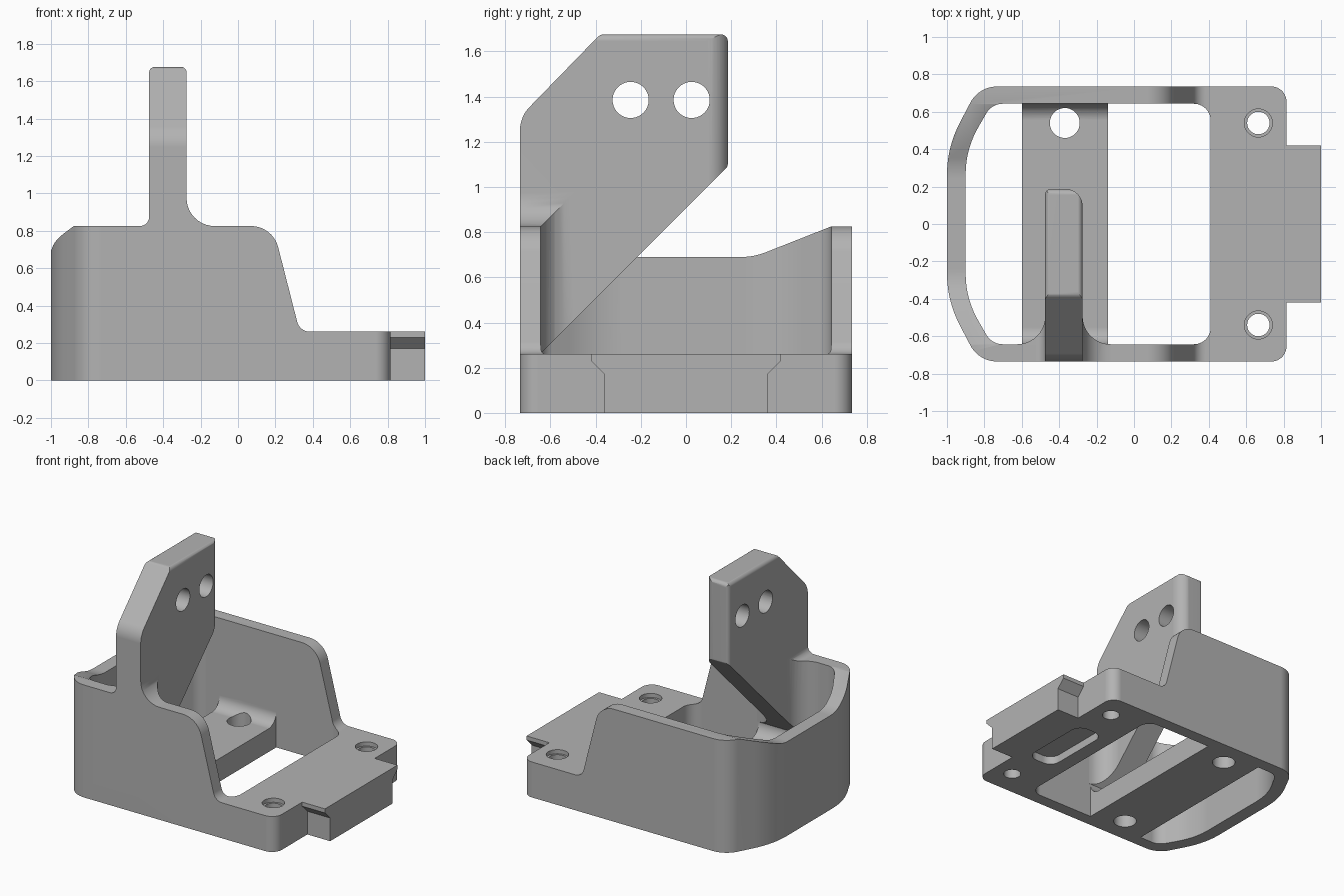
import bpy, bmesh, math
from mathutils import Vector

cube = bpy.data.objects.get("Cube")
if cube:
    bpy.data.objects.remove(cube, do_unlink=True)

grey = bpy.data.materials.new("plain_grey")
grey.use_nodes = True
COLOUR = (0.45, 0.45, 0.45, 1)
grey.diffuse_color = COLOUR
grey.node_tree.nodes["Principled BSDF"].inputs["Base Color"].default_value = COLOUR


def rounded(points, steps=10):
    """Turn (a, b[, radius]) corners into an outline with filleted corners."""
    out = []
    for i, pt in enumerate(points):
        p = Vector(pt[:2])
        if len(pt) < 3:
            out.append(p)
            continue
        u = (Vector(points[i - 1][:2]) - p).normalized()
        v = (Vector(points[(i + 1) % len(points)][:2]) - p).normalized()
        half, r = u.angle(v) / 2, pt[2]
        c = p + (u + v).normalized() * (r / math.sin(half))
        a, b = p + u * (r / math.tan(half)) - c, p + v * (r / math.tan(half)) - c
        phi = a.angle(b)
        for k in range(steps + 1):
            s = k / steps
            out.append(c + (a * math.sin((1 - s) * phi) + b * math.sin(s * phi)) / math.sin(phi))
    return out


def prism(name, points, axis, lo, hi):
    """Extrude a rounded outline along an axis."""
    place = {"x": lambda p, d: (d, p.x, p.y),
             "y": lambda p, d: (p.x, d, p.y),
             "z": lambda p, d: (p.x, p.y, d)}[axis]
    bm = bmesh.new()
    base = bm.faces.new([bm.verts.new(place(p, lo)) for p in rounded(points)])
    top = bmesh.ops.extrude_face_region(bm, geom=[base])["geom"]
    shift = Vector(place(Vector((0, 0)), hi - lo))
    bmesh.ops.translate(bm, vec=shift, verts=[g for g in top if isinstance(g, bmesh.types.BMVert)])
    bmesh.ops.recalc_face_normals(bm, faces=bm.faces)
    mesh = bpy.data.meshes.new(name)
    bm.to_mesh(mesh)
    bm.free()
    mesh.materials.append(grey)
    obj = bpy.data.objects.new(name, mesh)
    bpy.context.collection.objects.link(obj)
    return obj


def hole(axis, a, b, r, lo, hi, sides=40):
    ring = [(a + r * math.cos(math.tau * k / sides), b + r * math.sin(math.tau * k / sides))
            for k in range(sides)]
    return prism("hole", ring, axis, lo, hi)


def combine(obj, other, operation):
    """Apply a boolean and drop the helper."""
    mod = obj.modifiers.new("bool", "BOOLEAN")
    mod.operation, mod.object, mod.solver = operation, other, "EXACT"
    bpy.context.view_layer.update()
    mesh = bpy.data.meshes.new_from_object(obj.evaluated_get(bpy.context.evaluated_depsgraph_get()))
    obj.modifiers.clear()
    obj.data = mesh
    bpy.data.objects.remove(other, do_unlink=True)


def mirrored(half):
    return half + [(p[0], -p[1], *p[2:]) for p in reversed(half)]


# Shell: plan outline trimmed by the stepped side profile
body = prism("bracket_body", mirrored([(0.815, 0.735, 0.08), (-0.83, 0.735, 0.16), (-1, 0.41, 0.6)]), "z", 0, 1)
side = [(-1.1, -0.1), (1.1, -0.1), (1.1, 0.26), (0.33, 0.26, 0.07), (0.186, 0.825, 0.15), (-1.1, 0.825)]
combine(body, prism("side_profile", side, "y", -1, 1), "INTERSECT")
inner = mirrored([(0.41, 0.643, 0.09), (-0.76, 0.643, 0.1), (-0.9, 0.4, 0.5)])
combine(body, prism("cavity", inner, "z", -0.1, 1.2), "DIFFERENCE")

# Lowered rim of the rounded end wall
dip = [(-0.66, 0.832), (-0.3, 0.69, 0.3), (0.3, 0.69, 0.3), (0.66, 0.832), (0.66, 1), (-0.66, 1)]
combine(body, prism("rim_dip", dip, "x", -1.1, -0.65), "DIFFERENCE")

# Cross bar with filleted ends
bar = [(-0.69, 0), (0.69, 0), (0.69, 0.27), (0.643, 0.27), (0.643, 0.17, 0.09),
       (-0.643, 0.17, 0.09), (-0.643, 0.27), (-0.69, 0.27)]
combine(body, prism("cross_bar", bar, "x", -0.6, -0.14), "UNION")

# End tab with undercut sides
tab = [(-0.36, 0), (0.36, 0), (0.36, 0.17), (0.42, 0.23), (0.42, 0.26),
       (-0.42, 0.26), (-0.42, 0.23), (-0.36, 0.17)]
combine(body, prism("end_tab", tab, "x", 0.7, 1), "UNION")

# Screw holes and the shallow pocket underneath
for y in (-0.54, 0.54):
    combine(body, hole("z", 0.665, y, 0.06, -0.1, 0.4), "DIFFERENCE")
    combine(body, hole("z", 0.665, y, 0.075, 0.23, 0.4), "DIFFERENCE")
    combine(body, hole("z", -0.37, y, 0.08, -0.1, 0.3), "DIFFERENCE")
pocket = mirrored([(0.74, 0.28, 0.08), (0.52, 0.28, 0.08)])
combine(body, prism("pocket", pocket, "z", -0.1, 0.06), "DIFFERENCE")

# Upright arm: intersection of its side, plan and front outlines
arm = prism("upright_arm", [(-0.735, 0.17), (-0.735, 1.31, 0.15), (-0.38, 1.675, 0.04),
                            (0.185, 1.675, 0.03), (0.185, 1.09, 0.03)], "x", -0.8, 0.1)
plan = [(-0.63, -0.8), (-0.12, -0.8), (-0.12, -0.643), (-0.275, -0.643, 0.15), (-0.275, 0.187, 0.09),
        (-0.475, 0.187, 0.03), (-0.475, -0.643, 0.15), (-0.63, -0.643)]
combine(arm, prism("arm_plan", plan, "z", 0, 2), "INTERSECT")
front = [(-0.63, 0.1), (-0.12, 0.1), (-0.12, 0.825), (-0.275, 0.825, 0.15), (-0.275, 1.676, 0.03),
         (-0.475, 1.676, 0.03), (-0.475, 0.825, 0.05), (-0.63, 0.825)]
combine(arm, prism("arm_front", front, "y", -1, 1), "INTERSECT")
for y in (-0.245, 0.025):
    combine(arm, hole("x", y, 1.385, 0.08, -0.8, 0.1), "DIFFERENCE")
combine(body, arm, "UNION")

# Smooth fillets, crisp edges
bpy.ops.object.select_all(action="DESELECT")
body.select_set(True)
bpy.context.view_layer.objects.active = body
bpy.ops.object.shade_smooth_by_angle(angle=math.radians(30))
body.modifiers.new("even_shading", "WEIGHTED_NORMAL").keep_sharp = True
